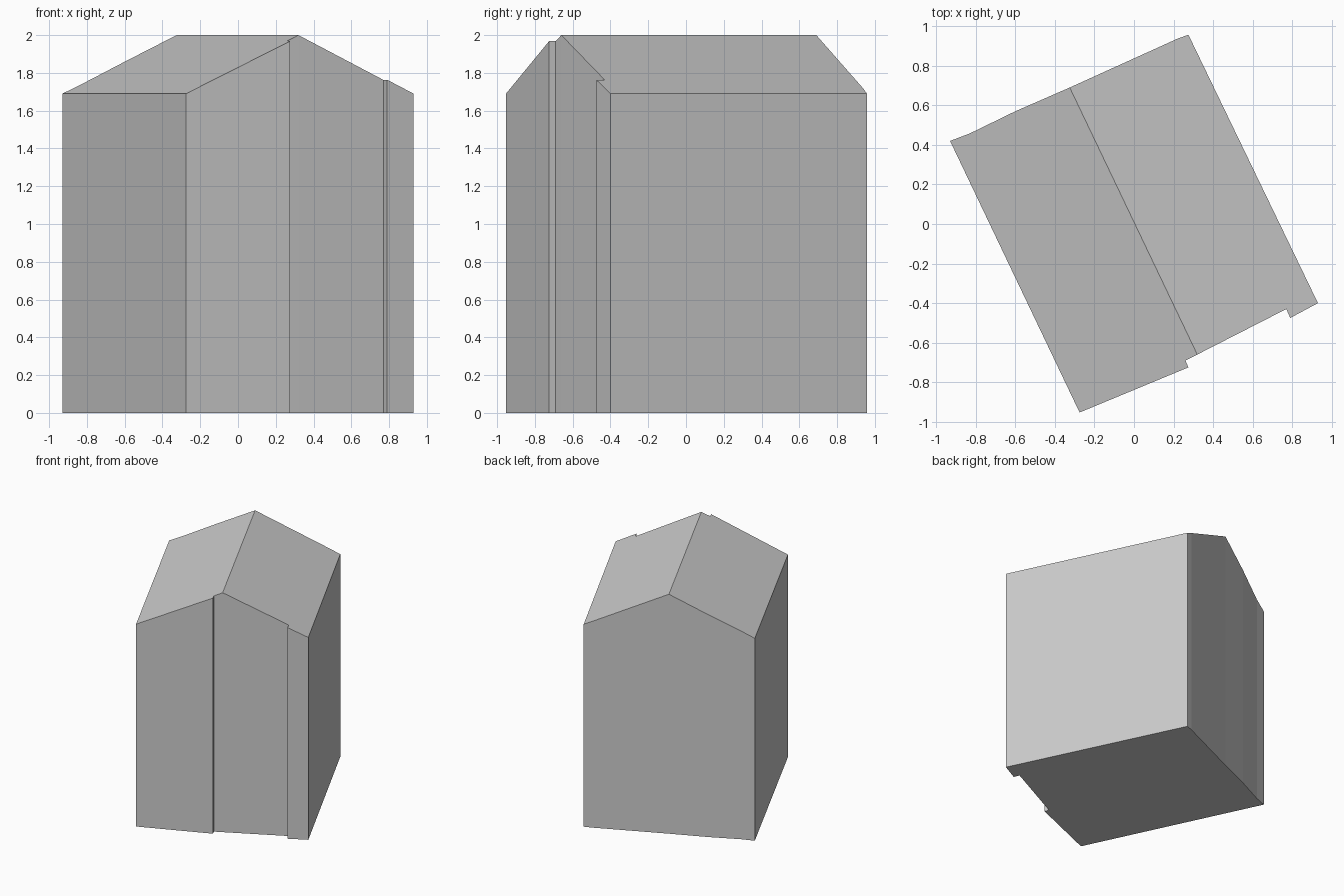
import bpy, bmesh
from mathutils import Vector

cube = bpy.data.objects.get("Cube")
if cube:
    bpy.data.objects.remove(cube, do_unlink=True)

EAVES, RIDGE, HALF_WIDTH = 1.69, 2.0, 0.66
RIDGE_BACK, RIDGE_FRONT = Vector((-0.325, 0.69)), Vector((0.32, -0.66))
along = (RIDGE_FRONT - RIDGE_BACK).normalized()
across = Vector((-along.y, along.x))

# Wall outline, counterclockwise, with the recessed front bay
OUTLINE = [(-0.93, 0.42), (-0.275, -0.953), (0.275, -0.725), (0.26, -0.69),
           RIDGE_FRONT, (0.77, -0.43), (0.79, -0.475), (0.93, -0.40),
           (0.275, 0.957), (0.22, 0.937), RIDGE_BACK, (-0.60, 0.57), (-0.83, 0.458)]


def roof_height(point):
    distance = abs((point - RIDGE_BACK).dot(across))
    return RIDGE - (RIDGE - EAVES) * min(distance / HALF_WIDTH, 1)


# Solid house: outline extruded up to the gabled roof
bm = bmesh.new()
points = [Vector(p) for p in OUTLINE]
lower = [bm.verts.new((p.x, p.y, 0)) for p in points]
upper = [bm.verts.new((p.x, p.y, roof_height(p))) for p in points]
bm.faces.new(lower[::-1])
count = len(points)
for i in range(count):
    j = (i + 1) % count
    bm.faces.new((lower[i], lower[j], upper[j], upper[i]))

# Two roof slopes meeting at the ridge
front, back = OUTLINE.index(RIDGE_FRONT), OUTLINE.index(RIDGE_BACK)
bm.faces.new(upper[front:back + 1])
bm.faces.new(upper[back:] + upper[:front + 1])
bmesh.ops.recalc_face_normals(bm, faces=bm.faces)

mesh = bpy.data.meshes.new("house_body")
bm.to_mesh(mesh)
bm.free()
house = bpy.data.objects.new("house_body", mesh)
bpy.context.collection.objects.link(house)

# Plain grey finish
grey = bpy.data.materials.new("light_grey")
grey.use_nodes = True
colour = (0.6, 0.6, 0.6, 1)
grey.diffuse_color = colour
grey.node_tree.nodes["Principled BSDF"].inputs["Base Color"].default_value = colour
mesh.materials.append(grey)
